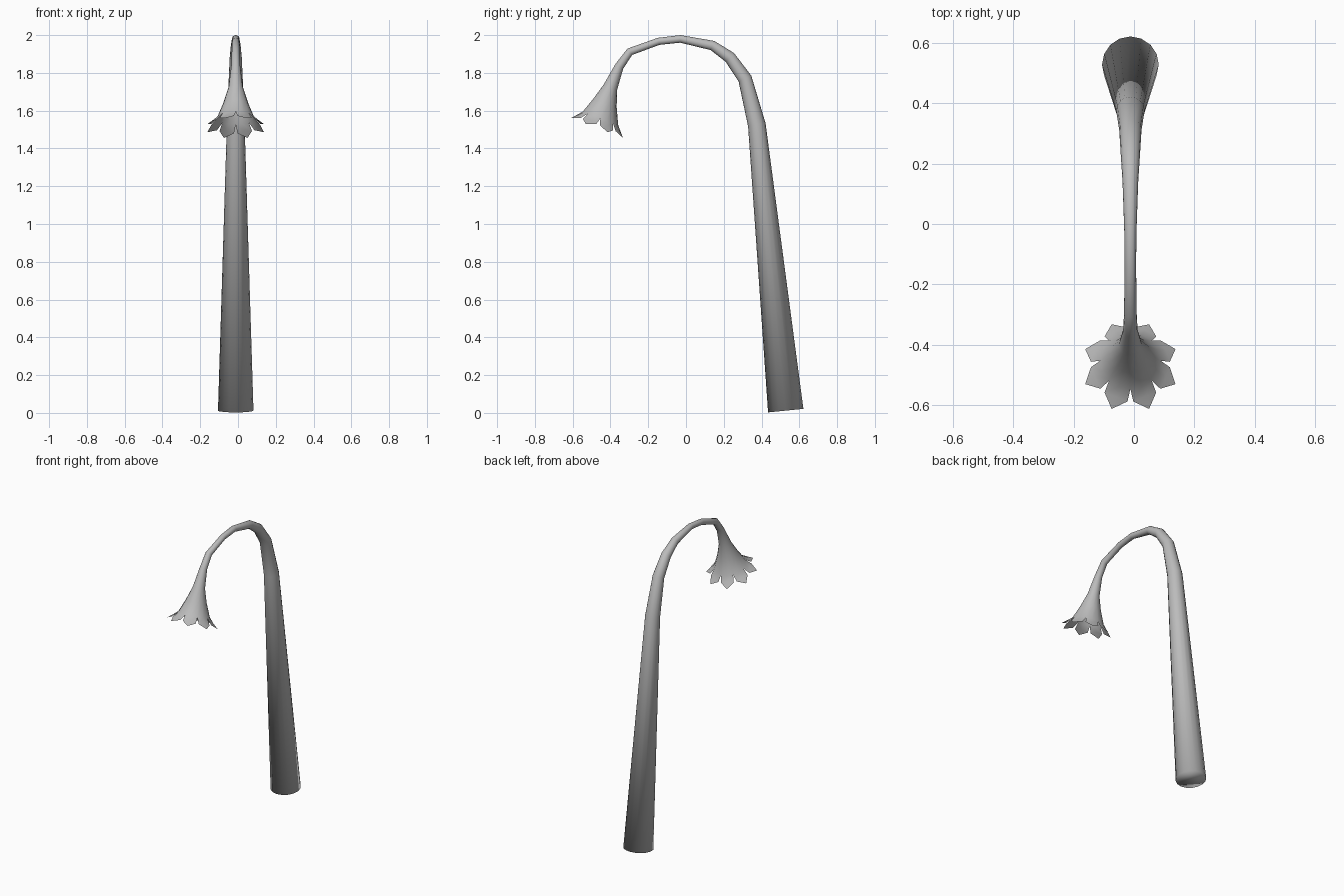
import bpy, bmesh
from math import sin, cos, pi
from mathutils import Vector

cube = bpy.data.objects.get("Cube")
if cube:
    bpy.data.objects.remove(cube)

SIDES = 16
PETALS = 8
MID_X = -0.012

# Centre line of stem and bell: (y, z, radius)
PATH = [(0.528, 0.012, 0.094), (0.375, 1.525, 0.047), (0.312, 1.77, 0.037),
        (0.232, 1.882, 0.032), (0.14, 1.945, 0.026), (-0.03, 1.98, 0.02),
        (-0.145, 1.967, 0.019), (-0.297, 1.912, 0.021), (-0.353, 1.835, 0.024),
        (-0.4, 1.725, 0.038), (-0.43, 1.64, 0.066), (-0.453, 1.56, 0.1)]
BELL_AXIS = Vector((0, -0.35, -0.937))

grey = bpy.data.materials.new("plain_grey")
grey.use_nodes = True
colour = (0.5, 0.5, 0.5, 1)
grey.diffuse_color = colour
grey.node_tree.nodes["Principled BSDF"].inputs["Base Color"].default_value = colour

bm = bmesh.new()
points = [Vector((MID_X, y, z)) for y, z, r in PATH]
right = Vector((1, 0, 0))


def on_ring(centre, axis, radius, angle):
    """Point on a circle square to the axis, angle zero on the outer side."""
    out = right.cross(axis).normalized()
    return centre + radius * (cos(angle) * out + sin(angle) * right)


# Stem and bell: one tapering tube swept along the path
rings = []
for i, centre in enumerate(points):
    if i == 0:
        axis = points[1] - centre
    elif i == len(points) - 1:
        axis = BELL_AXIS
    else:
        axis = (centre - points[i - 1]).normalized() + (points[i + 1] - centre).normalized()
    rings.append([bm.verts.new(on_ring(centre, axis, PATH[i][2], 2 * pi * k / SIDES))
                  for k in range(SIDES)])
for low, high in zip(rings, rings[1:]):
    for k in range(SIDES):
        n = (k + 1) % SIDES
        bm.faces.new((low[k], low[n], high[n], high[k]))
bm.faces.new(rings[0])

# Pointed petals flaring from the rim
rim, centre = rings[-1], points[-1]
for p in range(PETALS):
    mid = 2 * pi * (p + 0.5) / PETALS

    def petal_vert(radius, drop, turn):
        return bm.verts.new(on_ring(centre + drop * BELL_AXIS, BELL_AXIS, radius, mid + turn))

    base = [rim[2 * p], rim[2 * p + 1], rim[(2 * p + 2) % SIDES]]
    wide = [petal_vert(0.131, 0.036, -0.32), petal_vert(0.127, 0.026, 0),
            petal_vert(0.131, 0.036, 0.32)]
    tip = petal_vert(0.162, 0.056, 0)
    for a in range(2):
        bm.faces.new((base[a], base[a + 1], wide[a + 1], wide[a]))
        bm.faces.new((wide[a], wide[a + 1], tip))

bmesh.ops.recalc_face_normals(bm, faces=bm.faces)
for face in bm.faces:
    face.smooth = True
mesh = bpy.data.meshes.new("drooping_flower")
bm.to_mesh(mesh)
bm.free()
mesh.materials.append(grey)
flower = bpy.data.objects.new("drooping_flower", mesh)
bpy.context.collection.objects.link(flower)
